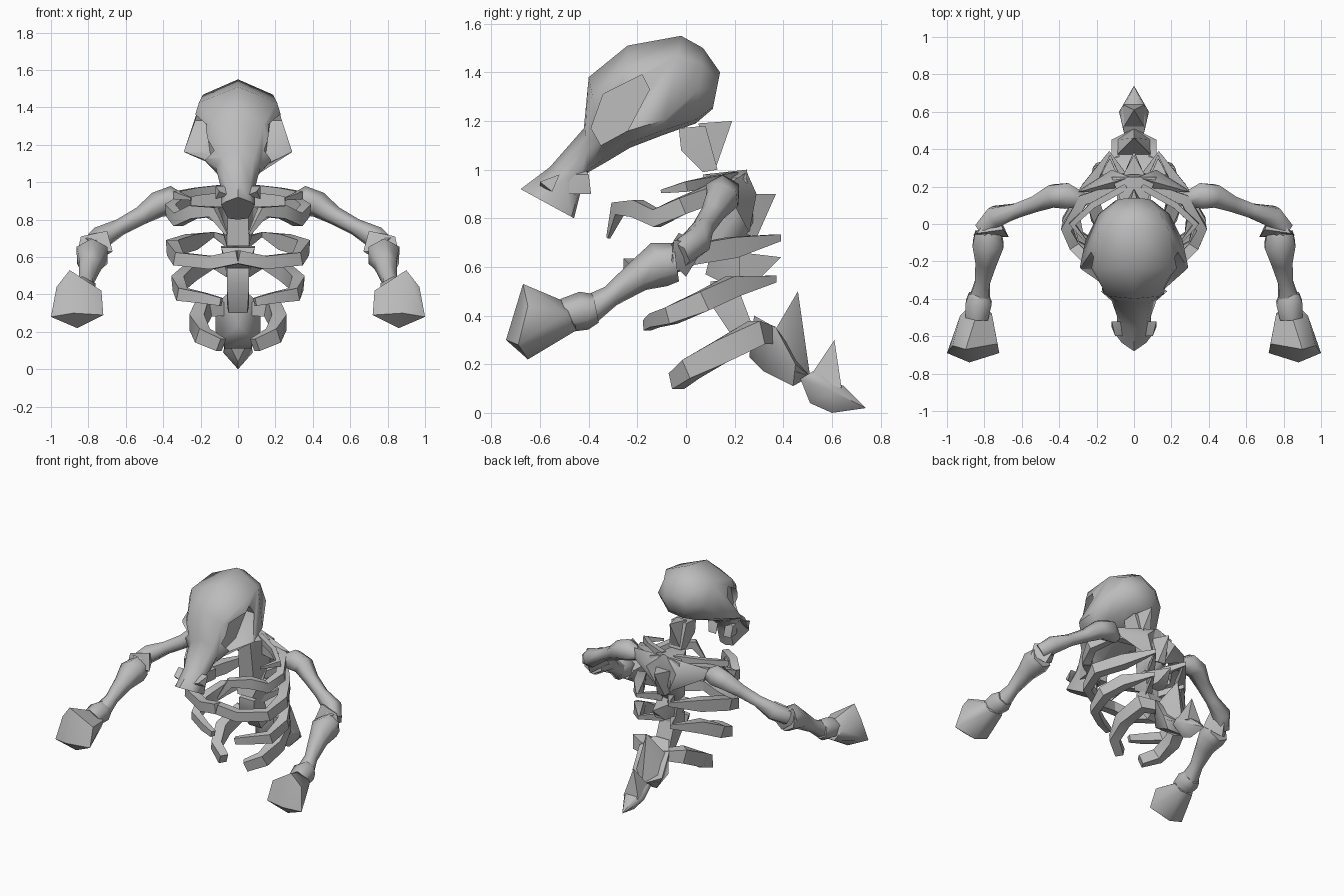
import bpy, bmesh, math
from mathutils import Vector

cube = bpy.data.objects.get("Cube")
if cube:
    bpy.data.objects.remove(cube, do_unlink=True)

# One bone colour for everything
bone = bpy.data.materials.new("grey_bone")
bone.use_nodes = True
bone.diffuse_color = (0.5, 0.5, 0.5, 1)
bone.node_tree.nodes["Principled BSDF"].inputs["Base Color"].default_value = bone.diffuse_color


def finish(bm, name, angle):
    """Turn a bmesh into a shaded object."""
    bmesh.ops.recalc_face_normals(bm, faces=bm.faces)
    mesh = bpy.data.meshes.new(name)
    bm.to_mesh(mesh)
    bm.free()
    mesh.materials.append(bone)
    obj = bpy.data.objects.new(name, mesh)
    bpy.context.collection.objects.link(obj)
    smooth(obj, angle)
    return obj


def smooth(obj, angle):
    bpy.ops.object.select_all(action="DESELECT")
    obj.select_set(True)
    bpy.context.view_layer.objects.active = obj
    bpy.ops.object.shade_smooth_by_angle(angle=math.radians(angle))


def hull(name, points, side=0):
    """Convex chunk; side 0 makes it symmetric, otherwise it lies on that side."""
    bm = bmesh.new()
    for x, y, z in points:
        for s in ((side,) if side else (1, -1) if x else (1,)):
            bm.verts.new((x * s, y, z))
    result = bmesh.ops.convex_hull(bm, input=bm.verts)
    loose = [v for v in result["geom_interior"] if isinstance(v, bmesh.types.BMVert)]
    bmesh.ops.delete(bm, geom=loose, context="VERTS")
    bmesh.ops.dissolve_limit(bm, angle_limit=0.02, verts=bm.verts, edges=bm.edges)
    return finish(bm, name, 50)


def skin(bm, rings):
    """Join rings of vertices and close both ends."""
    for a, b in zip(rings, rings[1:]):
        for i in range(len(a)):
            j = (i + 1) % len(a)
            bm.faces.new((a[i], a[j], b[j], b[i]))
    bm.faces.new(rings[0])
    bm.faces.new(rings[-1])


def tube(name, path, side, sides=6, flat=1.0, angle=65):
    """Bone swept along (x, y, z, radius) stations; flat squashes its thickness."""
    bm = bmesh.new()
    pts = [Vector((x * side, y, z)) for x, y, z, r in path]
    rings = []
    for i, p in enumerate(pts):
        tangent = (pts[min(i + 1, len(pts) - 1)] - pts[max(i - 1, 0)]).normalized()
        across = tangent.cross(Vector((0, 0, 1))).normalized()
        up = across.cross(tangent)
        ring = []
        for k in range(sides):
            turn = math.tau * (k + 0.5) / sides
            offset = across * math.cos(turn) * flat + up * math.sin(turn)
            ring.append(bm.verts.new(p + offset * path[i][3]))
        rings.append(ring)
    skin(bm, rings)
    return finish(bm, name, angle)


# Skull: stations give top (y, z), bottom (y, z), half width, height of widest point
stations = [
    (.14, 1.4, .11, 1.25, .1, .5),
    (.07, 1.5, .04, 1.19, .19, .55),
    (-.02, 1.55, -.1, 1.14, .26, .84),
    (-.24, 1.51, -.23, 1.09, .29, .83),
    (-.4, 1.38, -.33, 1.03, .19, .72),
    (-.42, 1.17, -.4, .99, .12, .5),
    (-.56, 1.01, -.43, .92, .09, .5),
    (-.68, .92, -.46, .8, .09, .35),
]
bm = bmesh.new()
rings = []
for ty, tz, by, bz, width, widest in stations:
    half = [(0, 0), (.72, .2), (1, widest), (.6, .95), (0, 1)]
    loop = half + [(-x, t) for x, t in half[-2:0:-1]]
    rings.append([bm.verts.new((x * width, ty + (by - ty) * t, tz + (bz - tz) * t))
                  for x, t in loop])
skin(bm, rings)
skull = finish(bm, "skull", 60)

# Eye sockets cut into the skull
socket = [(-.18, 1.39), (-.34, 1.31), (-.39, 1.17), (-.35, 1.1), (-.24, 1.16), (-.15, 1.33)]
for side in (1, -1):
    cutter = hull("socket_cutter",
                  [(.5, y, z) for y, z in socket]
                  + [(.21 + y * .25, y, z) for y, z in socket], side)
    cutter.hide_render = True
    cut = skull.modifiers.new("socket", "BOOLEAN")
    cut.operation, cut.object, cut.solver = "DIFFERENCE", cutter, "EXACT"
    bpy.context.view_layer.objects.active = skull
    bpy.ops.object.modifier_apply(modifier=cut.name)
    bpy.data.objects.remove(cutter, do_unlink=True)
smooth(skull, 60)

# Spine, from neck to tail; each spike is its own chunk
hull("neck_vertebra", [(.06, -.03, 1.17), (.06, -.02, 1.08), (.05, .07, .99),
                       (.05, .13, 1), (.06, .08, 1.18)])
hull("neck_spike", [(.04, .05, 1.19), (.04, .12, 1), (0, .19, 1.2)])
hull("chest_vertebra", [(.12, .25, .96), (0, .25, 1), (.05, .07, .98), (.12, .25, .88),
                        (.06, .1, .66), (.06, .2, .65), (0, .29, .73)])
hull("chest_spike", [(0, .37, .9), (.07, .24, .9), (.03, .29, .72), (.07, .2, .75)])
hull("middle_vertebra", [(.09, .1, .65), (.06, .08, .57), (.09, .22, .66), (.06, .22, .5)])
hull("middle_spike", [(0, .39, .64), (.07, .22, .66), (.04, .3, .55), (.06, .2, .54)])
hull("lower_vertebra", [(.06, .1, .45), (.05, .2, .3), (.06, .28, .34), (.06, .2, .55),
                        (.06, .1, .54)])
hull("pelvis_vertebra", [(.06, .28, .4), (.12, .37, .35), (0, .26, .23), (.08, .32, .17),
                         (.07, .44, .11), (0, .51, .15), (.12, .45, .2)])
hull("pelvis_spike", [(0, .46, .5), (.1, .36, .33), (.1, .45, .17), (0, .51, .15)])
hull("tail_bone", [(.05, .47, .14), (.08, .6, .09), (0, .6, 0), (0, .51, .04),
                   (0, .74, .02), (.06, .52, .17), (.04, .65, .11)])
hull("tail_spike", [(0, .61, .3), (.06, .51, .15), (.06, .64, .1)])

# Rib paths run from the spine, around the side, to the breast
ribs = {
    "upper_rib": [(.05, .2, .9, .05), (.27, .13, .91, .05), (.36, -.02, .85, .05),
                  (.32, -.12, .8, .05), (.24, -.2, .84, .05), (.13, -.28, .84, .04),
                  (.06, -.32, .72, .01)],
    "middle_rib": [(.04, .23, .68, .04), (.13, .38, .72, .02), (.25, .19, .68, .06),
                   (.35, .02, .65, .06), (.32, -.11, .59, .05), (.14, -.2, .57, .05),
                   (0, -.23, .6, .05)],
    "lower_rib": [(.04, .2, .52, .04), (.13, .36, .55, .02), (.25, .19, .52, .06),
                  (.32, .07, .46, .06), (.3, -.06, .4, .05), (.18, -.13, .38, .04),
                  (.09, -.16, .36, .03)],
    "pelvis_rib": [(.07, .34, .32, .05), (.18, .29, .33, .07), (.22, .14, .25, .07),
                   (.19, .02, .18, .06), (.09, -.04, .13, .05)],
    "collarbone": [(.04, .2, .97, .03), (.22, .1, .95, .03), (.33, 0, .93, .03),
                   (.25, -.1, .91, .01)],
}

# Everything that comes in pairs
for label, side in (("left", 1), ("right", -1)):
    for part, path in ribs.items():
        tube(f"{label}_{part}", path, side, 4, .8, 35)

    hull(f"{label}_shoulder_blade", [(.02, .25, .99), (.3, .17, .94), (.28, .19, .87),
                                     (.12, .29, .9), (.04, .26, .74), (.06, .18, .92)], side)
    tube(f"{label}_upper_arm", [(.27, .13, .88, .04), (.36, .15, .9, .08),
                                (.43, .15, .88, .07), (.52, .11, .82, .05),
                                (.63, .07, .76, .045), (.74, .04, .7, .065),
                                (.8, -.03, .65, .06)], side)
    hull(f"{label}_elbow", [(.74, .08, .69), (.84, -.05, .71), (.7, -.03, .74),
                            (.67, -.07, .63), (.86, -.06, .62), (.78, 0, .56)], side)
    tube(f"{label}_forearm", [(.78, -.04, .62, .08), (.78, -.11, .61, .095),
                              (.79, -.2, .56, .065), (.81, -.31, .48, .045),
                              (.83, -.42, .41, .065)], side)
    tube(f"{label}_wrist", [(.83, -.37, .43, .06), (.83, -.42, .42, .08),
                            (.84, -.5, .4, .07)], side)

    # Blunt pointed hand
    hull(f"{label}_hand", [(.76, -.48, .4), (.93, -.49, .41), (.79, -.45, .34),
                           (.89, -.45, .34), (.84, -.48, .45), (.9, -.67, .53),
                           (.97, -.65, .44), (1, -.69, .28), (.86, -.65, .22),
                           (.72, -.69, .29), (.73, -.64, .42), (.88, -.74, .3)], side)

    # Snout details
    hull(f"{label}_nostril", [(.05, -.6, .93), (.1, -.6, .95), (.12, -.52, .98),
                              (.12, -.55, .91), (.05, -.52, .98)], side)
    hull(f"{label}_cheek_tooth", [(.03, -.43, 1.02), (.1, -.4, .98), (.03, -.39, .9),
                                  (.09, -.39, .9), (.08, -.48, .9), (.08, -.48, .98)], side)
